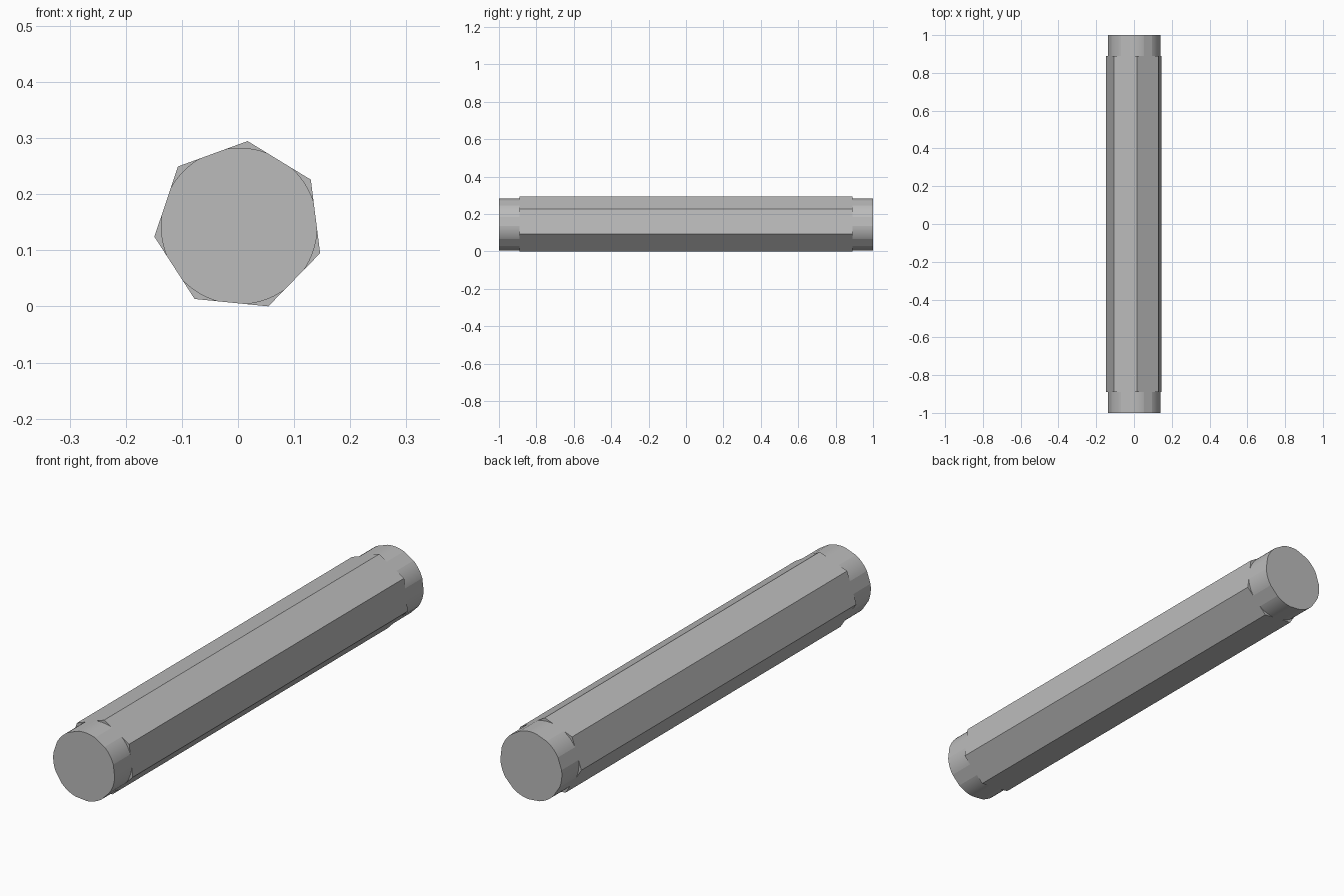
import bpy, bmesh, math

if "Cube" in bpy.data.objects:
    bpy.data.objects.remove(bpy.data.objects["Cube"], do_unlink=True)

CX, CZ = 0.002, 0.1433        # axis of the bar
BAR_R, END_R = 0.1522, 0.1395
SHOULDER, TIP = 0.89, 1.0

grey = bpy.data.materials.new("plain_grey")
grey.use_nodes = True
colour = (0.5, 0.5, 0.5, 1)
grey.diffuse_color = colour
grey.node_tree.nodes["Principled BSDF"].inputs["Base Color"].default_value = colour


def turned(name, sides, start, profile):
    """Closed solid along y: rings of (y, radius), capped at both ends."""
    bm = bmesh.new()
    rings = []
    for y, r in profile:
        angles = [start + math.tau * i / sides for i in range(sides)]
        rings.append([bm.verts.new((CX + r * math.cos(a), y, CZ + r * math.sin(a)))
                      for a in angles])
    for a, b in zip(rings, rings[1:]):
        for i in range(sides):
            j = (i + 1) % sides
            bm.faces.new((a[i], a[j], b[j], b[i]))
    bm.faces.new(rings[0])
    bm.faces.new(rings[-1])
    bmesh.ops.recalc_face_normals(bm, faces=bm.faces)
    mesh = bpy.data.meshes.new(name)
    bm.to_mesh(mesh)
    bm.free()
    mesh.materials.append(grey)
    obj = bpy.data.objects.new(name, mesh)
    bpy.context.collection.objects.link(obj)
    return obj


# Seven-sided bar
bar = turned("seven_sided_bar", 7, math.radians(84.3), [(-TIP, BAR_R), (TIP, BAR_R)])

# Lathe shape that rounds off the corners at both ends
lathe = turned("lathe_cutter", 112, 0, [
    (-TIP - 0.1, END_R), (-SHOULDER, END_R), (-SHOULDER, 0.2),
    (SHOULDER, 0.2), (SHOULDER, END_R), (TIP + 0.1, END_R)])
lathe.hide_render = True

cut = bar.modifiers.new("round_ends", 'BOOLEAN')
cut.operation = 'INTERSECT'
cut.solver = 'EXACT'
cut.object = lathe
bpy.ops.object.select_all(action='DESELECT')
bpy.context.view_layer.objects.active = bar
bar.select_set(True)
bpy.ops.object.modifier_apply(modifier=cut.name)
bpy.data.objects.remove(lathe, do_unlink=True)

# Smooth turned ends, crisp flats and shoulders
bpy.ops.object.shade_smooth_by_angle(angle=math.radians(7))
